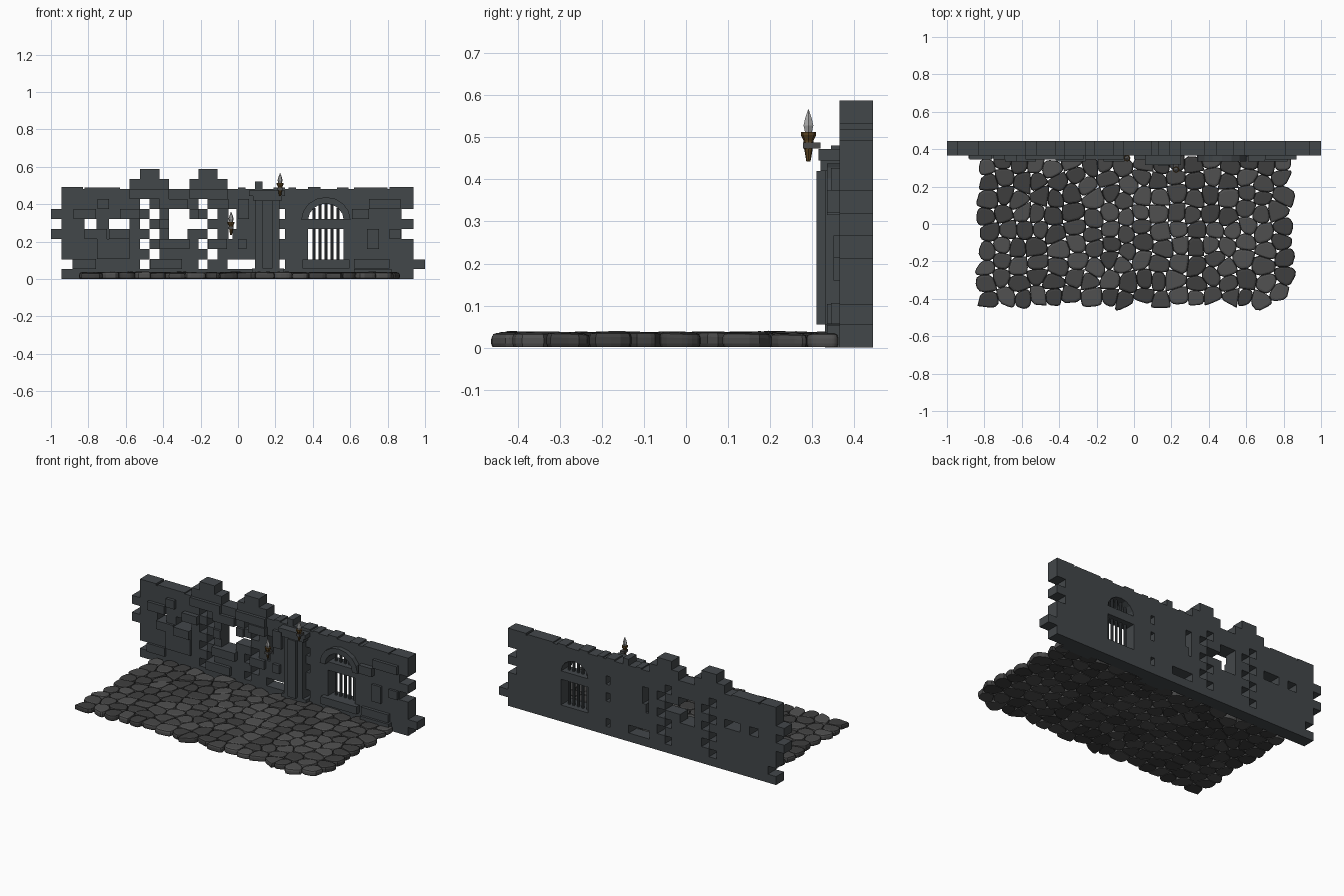
import bpy, bmesh, random
from math import sin, cos, pi
from mathutils import Vector

if "Cube" in bpy.data.objects:
    bpy.data.objects.remove(bpy.data.objects["Cube"])

random.seed(4)
H = 0.0534                      # height of one brick course
YF, YB = 0.365, 0.445           # wall front and back planes


def mat(name, c):
    m = bpy.data.materials.new(name)
    m.diffuse_color = (*c, 1)
    m.use_nodes = True
    m.node_tree.nodes["Principled BSDF"].inputs["Base Color"].default_value = m.diffuse_color
    return m


STONE = mat("wall_stone", (0.055, 0.063, 0.068))
COBBLES = [mat("cobble_%d" % i, (v, v, v)) for i, v in enumerate((0.048, 0.062, 0.08))]
WOOD = mat("wood", (0.10, 0.055, 0.015))
IRON = mat("iron", (0.07, 0.07, 0.07))
FLAME = mat("flame", (0.4, 0.4, 0.4))


def finish(bm, name, *mats):
    bmesh.ops.recalc_face_normals(bm, faces=bm.faces)
    me = bpy.data.meshes.new(name)
    bm.to_mesh(me)
    bm.free()
    ob = bpy.data.objects.new(name, me)
    bpy.context.collection.objects.link(ob)
    for m in mats:
        me.materials.append(m)
    return ob


def add_box(bm, x0, x1, y0, y1, z0, z1):
    vs = bmesh.ops.create_cube(bm, size=1)["verts"]
    for v in vs:
        v.co = ((x0 + x1) / 2 + v.co.x * (x1 - x0), (y0 + y1) / 2 + v.co.y * (y1 - y0),
                (z0 + z1) / 2 + v.co.z * (z1 - z0))


def add_prism(bm, pts, y0, y1):
    a = [bm.verts.new((x, y0, z)) for x, z in pts]
    b = [bm.verts.new((x, y1, z)) for x, z in pts]
    bm.faces.new(a)
    bm.faces.new(b[::-1])
    for i in range(len(a)):
        j = (i + 1) % len(a)
        bm.faces.new((a[i], b[i], b[j], a[j]))


# Wall: per-course ends and holes, turned into one skin of exposed faces
ends = {1: (-.885, 1), 4: (-1, .875), 6: (-1, .875)}
A, B, C, D = (-.525, -.473), (-.473, -.42), (-.211, -.163), (-.163, -.11)
P, S = (-.05, -.008), (.222, .25)
WIN = (.375, .565)
holes = {1: [A, C, (-.055, .09), S], 2: [B, D, WIN], 3: [A, C, WIN],
         4: [B, (-.37, -.27), D, (-.05, -.03), S, WIN],
         5: [(-.82, -.757), (-.69, -.58), A, (-.37, -.211), C, P, (.755, .81), WIN],
         6: [B, (-.37, -.26), D, P, S, WIN], 7: [A, C, WIN]}
towers = {9: [(-.58, -.37), (-.26, -.055)], 10: [A[:1] + B[1:], C[:1] + D[1:]]}
spans = {}
for r in range(9):
    x0, x1 = ends.get(r, (-.943, .937))
    cuts = [x0] + [v for h in holes.get(r, []) for v in h] + [x1]
    spans[r] = list(zip(cuts[::2], cuts[1::2]))
spans.update(towers)
xs = sorted({v for s in spans.values() for p in s for v in p})
zs = [H * i if i != 2 else 0.104 for i in range(12)]


def solid(i, r):
    if not 0 <= i < len(xs) - 1:
        return False
    m = (xs[i] + xs[i + 1]) / 2
    return any(a < m < b for a, b in spans.get(r, []))


bm = bmesh.new()


def quad(*co):
    bm.faces.new([bm.verts.new(c) for c in co])


for r in range(11):
    z0, z1 = zs[r], zs[r + 1]
    for i in range(len(xs) - 1):
        if not solid(i, r):
            continue
        a, b = xs[i], xs[i + 1]
        quad((a, YF, z0), (b, YF, z0), (b, YF, z1), (a, YF, z1))
        quad((b, YB, z0), (a, YB, z0), (a, YB, z1), (b, YB, z1))
        for x, n in ((a, i - 1), (b, i + 1)):
            if not solid(n, r):
                quad((x, YF, z0), (x, YB, z0), (x, YB, z1), (x, YF, z1))
        for z, n in ((z0, r - 1), (z1, r + 1)):
            if not solid(i, n):
                quad((a, YF, z), (b, YF, z), (b, YB, z), (a, YB, z))
bmesh.ops.remove_doubles(bm, verts=bm.verts, dist=1e-5)
finish(bm, "wall", STONE)

# Low caps along the wall top
bm = bmesh.new()
for x0, x1, z in [(-.943, -.83, .492), (-.82, -.63, .488), (0, .04, .488), (.09, .13, .52), (.19, .25, .49),
                  (.27, .31, .488), (.375, .44, .492), (.53, .59, .49), (.62, .8, .488), (.81, .937, .492)]:
    add_box(bm, x0, x1, YF, YB, .47, z)
finish(bm, "wall_caps", STONE)

# Raised bricks on the front face: x range, course range, depth
bm = bmesh.new()
for x0, x1, r0, r1, y in [
        (-.88, -.76, 6, 7, .345), (-.885, -.76, 1, 2, .35), (-.755, -.58, 2, 4, .35), (-.69, -.58, 4, 5, .335),
        (-.75, -.69, 7, 8, .345), (-.63, -.525, 6, 7, .335), (-.82, -.7, 4, 5, .35), (-.58, -.37, 8, 9, .345),
        (-.42, -.27, 7, 8, .345), (-.42, -.26, 3, 4, .335), (-.47, -.3, 1, 2, .345), (-.26, -.055, 8, 9, .345),
        (-.163, -.05, 7, 8, .335), (-.16, -.06, 3, 4, .345), (-.42, -.37, 5, 6, .35), (-.26, -.21, 6, 7, .35),
        (0, .045, 3, 4, .345), (0, .06, 6, 8, .345), (.61, .7, 6, 7, .335), (.69, .755, 3, 5, .35),
        (.62, .81, 1.05, 2, .345), (.7, .87, 7, 8, .345), (.81, .87, 4, 5, .35), (.62, .82, 0, 1, .335)]:
    add_box(bm, x0, x1, y, YF + .004, H * r0, H * r1)
finish(bm, "raised_bricks", STONE)

# Pillar
bm = bmesh.new()
for x0, x1, y, z0, z1 in [(.075, .245, .33, 0, .055), (.09, .222, .33, .055, .42), (.13, .185, .31, .055, .42),
                          (.08, .235, .32, .42, .445), (.06, .25, .315, .445, .472)]:
    add_box(bm, x0, x1, y, YF + .004, z0, z1)
finish(bm, "pillar", STONE)

# Arched window: spandrels filling the opening, stepped surround, sill and bars
CX, R, ZS, N = .47, .095, .315, 8
arc = lambda k, r: (CX + r * cos(pi * k / N), ZS + r * .93 * sin(pi * k / N))
bm = bmesh.new()
for ks, x in ((range(0, N // 2 + 1), WIN[1]), (range(N, N // 2 - 1, -1), WIN[0])):
    add_prism(bm, [arc(k, R) for k in ks] + [(CX, zs[8]), (x, zs[8])], YF, YB)
finish(bm, "window_spandrels", STONE)
bm = bmesh.new()
for k in range(0, N, 2):
    outer = [arc(j, .132) for j in (k, k + 1, k + 2)]
    add_prism(bm, [arc(k + 2, R), arc(k + 1, R), arc(k, R)] + outer, .335, YF + .004)
finish(bm, "window_arch", STONE)
bm = bmesh.new()
add_box(bm, .345, .595, .335, YF + .004, .056, .104)
finish(bm, "window_sill", STONE)
bm = bmesh.new()
for i in range(5):
    x = CX + (i - 2) * .032
    top = ZS + .93 * (R ** 2 - (x - CX) ** 2) ** .5
    ret = bmesh.ops.create_cone(bm, cap_ends=True, segments=8, radius1=.008, radius2=.008, depth=top - .095)
    bmesh.ops.translate(bm, verts=ret["verts"], vec=(x, .405, (top + .095) / 2))
finish(bm, "window_bars", STONE)


# Torches: tapered handle with collar, iron bracket, pointed flame
def lathe(name, x, y, z, profile, m, seg=8):
    bm = bmesh.new()
    rings = [[bm.verts.new((x + r * cos(2 * pi * i / seg), y + r * sin(2 * pi * i / seg), z + h))
              for i in range(seg)] for r, h in profile]
    for a, b in zip(rings, rings[1:]):
        for i in range(seg):
            bm.faces.new((a[i], a[(i + 1) % seg], b[(i + 1) % seg], b[i]))
    bm.faces.new(rings[0])
    bm.faces.new(rings[-1])
    finish(bm, name, m)


for x, y, z in ((.225, .291, .443), (-.037, .352, .236)):
    lathe("torch_handle", x, y, z, [(.005, 0), (.012, .04), (.012, .05), (.018, .062), (.018, .07), (.014, .07)], WOOD)
    lathe("torch_flame", x, y, z, [(.009, .068), (.0135, .085), (.009, .102), (.001, .123)], FLAME, 6)
    bm = bmesh.new()
    add_box(bm, x - .013, x + .013, y - .013, y + .029, z + .03, z + .045)
    finish(bm, "torch_bracket", IRON)

# Cobbled floor: jittered grid of cells, each clipped against its neighbours
NX, NY = 18, 9
SX, SY = 1.67 / NX, .795 / NY
seeds = {(i, j): Vector((-.835 + (i + .5 + random.uniform(-.27, .27)) * SX,
                         -.432 + (j + .5 + (i % 2 - .5) * .3 + random.uniform(-.22, .22)) * SY))
         for i in range(-1, NX + 1) for j in range(-1, NY + 1)}


def clip(poly, mid, n):
    out = []
    for p, q in zip(poly, poly[1:] + poly[:1]):
        dp, dq = (p - mid).dot(n), (q - mid).dot(n)
        if dp <= 0:
            out.append(p)
        if dp * dq < 0:
            out.append(p.lerp(q, dp / (dp - dq)))
    return out


bm = bmesh.new()
for i in range(NX):
    for j in range(NY):
        c = seeds[i, j]
        poly = [c + Vector(d) * .12 for d in ((-1, -1), (1, -1), (1, 1), (-1, 1))]
        for di in (-2, -1, 0, 1, 2):
            for dj in (-2, -1, 0, 1, 2):
                o = seeds.get((i + di, j + dj))
                if o and (di or dj):
                    poly = clip(poly, (c + o) / 2, o - c)
        for _ in range(2 if len(poly) < 6 else 1):      # round the corners
            poly = [v for p, q in zip(poly, poly[1:] + poly[:1]) for v in (p.lerp(q, .22), p.lerp(q, .78))]
        mid = sum(poly, Vector((0, 0))) / len(poly)
        top = random.uniform(.032, .038)
        mi = random.randrange(3)
        tilt = Vector((random.uniform(-.04, .04), random.uniform(-.04, .04)))
        rings = []
        for s, z in ((.95, 0.002), (1.01, .01), (1.01, top - .012), (.95, top - .003), (.78, top)):
            ring = []
            for p in poly:
                q = mid + (p - mid) * s
                dz = tilt.dot(q - mid) if z > .02 else 0
                ring.append(bm.verts.new((q.x, min(q.y, YF), max(0, z + dz))))
            rings.append(ring)
        faces = [bm.faces.new(rings[0][::-1]), bm.faces.new(rings[-1])]
        for a, b in zip(rings, rings[1:]):
            for k in range(len(a)):
                n = (k + 1) % len(a)
                faces.append(bm.faces.new((a[k], a[n], b[n], b[k])))
        for f in faces:
            f.material_index = mi
finish(bm, "cobbled_floor", *COBBLES)
